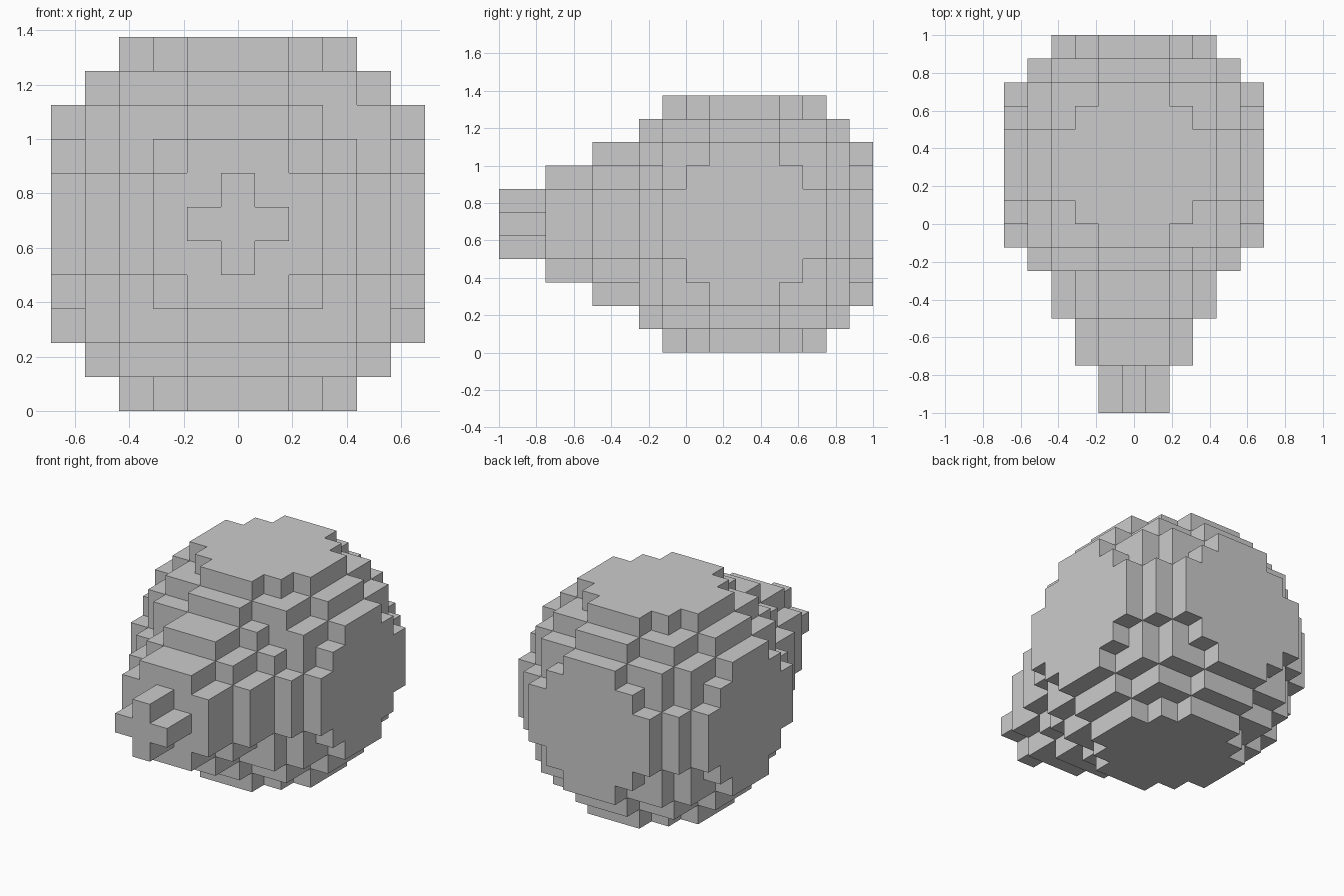
import bpy, bmesh
from mathutils import Vector

if "Cube" in bpy.data.objects:
    bpy.data.objects.remove(bpy.data.objects["Cube"])

U = 0.125                               # block size
CENTRE = Vector((0, 0.3125, 0.6875))    # centre of the ball
R = range(-5, 6)

# Ball of blocks, with one chipped block at the upper front right
ball = {(x, y, z) for x in R for y in R for z in R if x*x + y*y + z*z <= 35}
ball.discard((3, -4, 3))


def disc(limit, depths):
    """Stepped round slices at the given depths."""
    return {(x, y, z) for y in depths for x in R for z in R if x*x + z*z <= limit}


# Snout tapering forward in three steps
snout_base = disc(10, (-6,))
ball |= disc(10, (-5,))
snout_middle = disc(5, (-7, -8))
snout_tip = disc(1, (-9, -10))
parts = {"round_body": ball, "snout_base": snout_base,
         "snout_middle": snout_middle, "snout_tip": snout_tip}
filled = set().union(*parts.values())


def build(name, cells):
    """Make the outer skin of a set of blocks."""
    bm = bmesh.new()
    for c in sorted(cells):
        for axis in range(3):
            for side in (-1, 1):
                n = list(c)
                n[axis] += side
                if tuple(n) in filled:
                    continue
                a, b = (axis + 1) % 3, (axis + 2) % 3
                corners = []
                for s, t in ((-1, -1), (1, -1), (1, 1), (-1, 1)):
                    p = Vector(c)
                    p[axis] += side / 2
                    p[a] += s / 2
                    p[b] += t / 2
                    corners.append(bm.verts.new(p * U + CENTRE))
                bm.faces.new(corners if side > 0 else corners[::-1])
    bmesh.ops.remove_doubles(bm, verts=bm.verts, dist=0.001)
    mesh = bpy.data.meshes.new(name)
    bm.to_mesh(mesh)
    bm.free()
    bpy.context.collection.objects.link(bpy.data.objects.new(name, mesh))


for name, cells in parts.items():
    build(name, cells)
